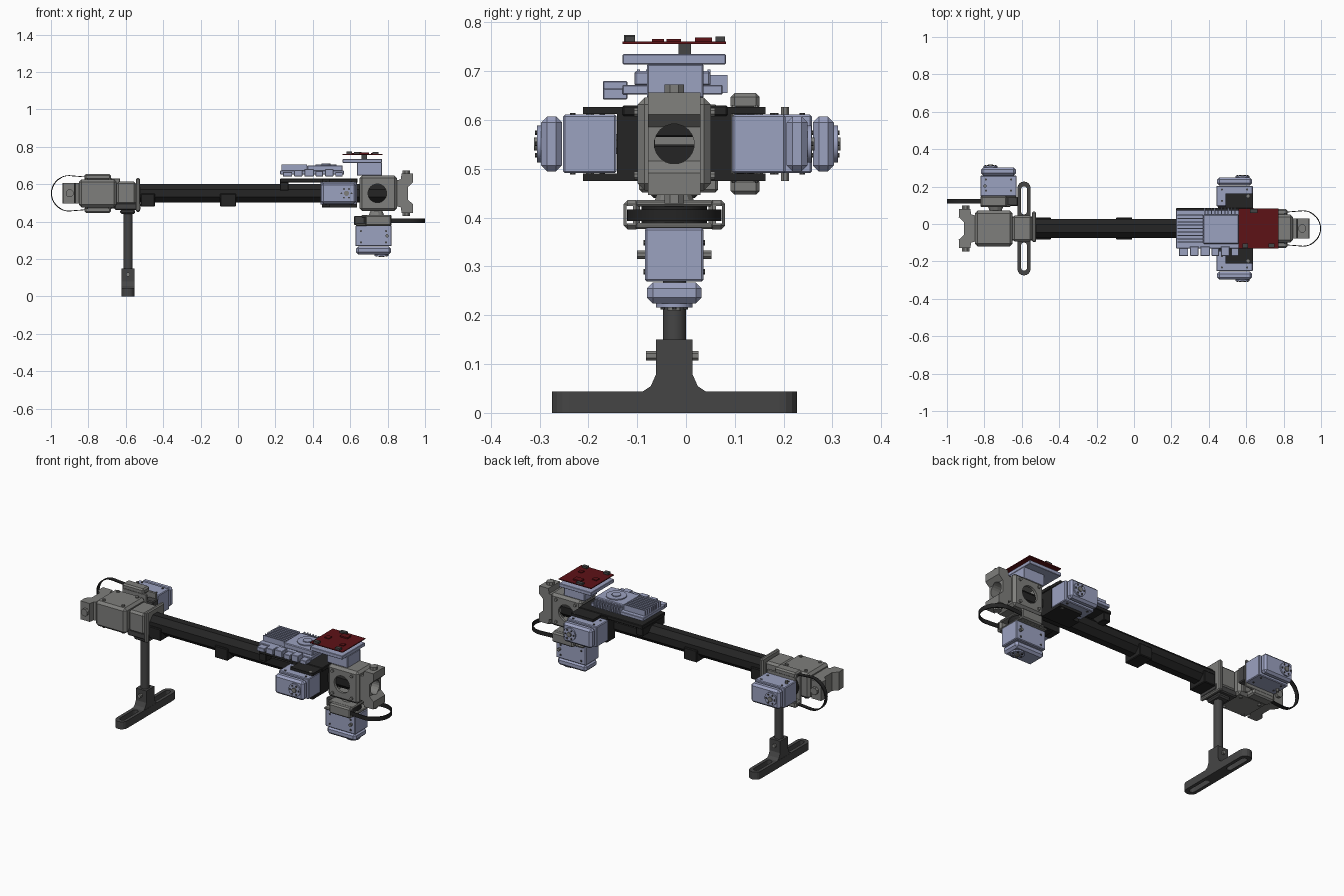
import bpy, bmesh, math
from mathutils import Matrix, Vector

if "Cube" in bpy.data.objects:
    bpy.data.objects.remove(bpy.data.objects["Cube"])

YC, ZC = -0.024, 0.551          # axis of the main tube


def material(name, c):
    m = bpy.data.materials.new(name)
    m.diffuse_color = (*c, 1)
    m.use_nodes = True
    m.node_tree.nodes["Principled BSDF"].inputs["Base Color"].default_value = m.diffuse_color
    return m


BLACK = material("black", (0.018, 0.018, 0.018))
DARK = material("dark_grey", (0.06, 0.06, 0.06))
GREY = material("metal_grey", (0.21, 0.21, 0.2))
BLUE = material("pale_blue", (0.33, 0.36, 0.53))
RED = material("board_red", (0.11, 0.006, 0.008))
I = Matrix.Identity(4)


def frame(u, v, w):
    """Local axes (outward, across, motor direction) centred on the tube axis."""
    m = Matrix((u, v, w)).transposed().to_4x4()
    m.translation = (0, YC, ZC)
    return m


def finish(name, bm, M, mat):
    bm.transform(M)
    bmesh.ops.recalc_face_normals(bm, faces=bm.faces)
    me = bpy.data.meshes.new(name)
    bm.to_mesh(me)
    bm.free()
    me.materials.append(mat)
    ob = bpy.data.objects.new(name, me)
    bpy.context.collection.objects.link(ob)
    return ob


def box(name, M, x, y, z, mat, bevel=0):
    bm = bmesh.new()
    lo, hi = Vector((x[0], y[0], z[0])), Vector((x[1], y[1], z[1]))
    d = hi - lo
    bmesh.ops.create_cube(bm, size=1, matrix=Matrix.Translation((lo + hi) / 2) @ Matrix.Diagonal((*d, 1)))
    if bevel:
        bmesh.ops.bevel(bm, geom=bm.edges[:], offset=bevel, segments=1, affect='EDGES')
    return finish(name, bm, M, mat)


def rod(name, M, a, b, r, mat, n=16, r2=None):
    a, b = Vector(a), Vector(b)
    bm = bmesh.new()
    T = Matrix.Translation((a + b) / 2) @ (b - a).to_track_quat('Z', 'Y').to_matrix().to_4x4()
    T = T @ Matrix.Rotation(math.pi / n, 4, 'Z')
    bmesh.ops.create_cone(bm, cap_ends=True, segments=n, radius1=r, radius2=r if r2 is None else r2,
                          depth=(b - a).length, matrix=T)
    return finish(name, bm, M, mat)


def prism(name, M, pts, place, t0, t1, mat):
    """Extrude a 2D outline; place(p, q, t) gives the 3D point."""
    bm = bmesh.new()
    f = bm.faces.new([bm.verts.new(place(p, q, t0)) for p, q in pts])
    r = bmesh.ops.extrude_face_region(bm, geom=[f])
    shift = Vector(place(0, 0, t1)) - Vector(place(0, 0, t0))
    bmesh.ops.translate(bm, verts=[e for e in r['geom'] if isinstance(e, bmesh.types.BMVert)], vec=shift)
    return finish(name, bm, M, mat)


def cut(ob, *cutters):
    for c in cutters:
        m = ob.modifiers.new("cut", 'BOOLEAN')
        m.operation, m.object, m.solver = 'DIFFERENCE', c, 'EXACT'
    ev = ob.evaluated_get(bpy.context.evaluated_depsgraph_get())
    me = bpy.data.meshes.new_from_object(ev)
    ob.modifiers.clear()
    ob.data = me
    for c in cutters:
        bpy.data.objects.remove(c)


def stadium(hx, hy, n=8):
    """Upright rounded slot outline."""
    arc = [(hx * math.cos(math.pi * i / n), hy - hx + hx * math.sin(math.pi * i / n)) for i in range(n + 1)]
    return arc + [(-x, -y) for x, y in arc]


def motor(name, M, u0, w0):
    u1, w1 = u0 + 0.195, w0 + 0.155
    box(name + "_case", M, (u0, u1), (-.06, .06), (w0, w0 + .11), BLUE, .004)
    box(name + "_end_cover", M, (u0 + .004, u1 - .004), (-.056, .056), (w0 + .112, w1), BLUE, .012)
    cu = u1 - .055
    rod(name + "_horn", M, (cu, 0, w1 - .004), (cu, 0, w1 + .008), .038, BLUE, 20)
    rod(name + "_horn_hub", M, (cu, 0, w1), (cu, 0, w1 + .014), .014, GREY, 12)
    for k in range(6):
        a = k * math.pi / 3
        p = (cu + .027 * math.cos(a), .027 * math.sin(a))
        rod(name + "_horn_screw", M, (*p, w1), (*p, w1 + .012), .005, DARK, 8)
    for s in (-1, 1):
        rod(name + "_side_bolt", M, (u0 + .17, s * .055, w0 + .055), (u0 + .17, s * .076, w0 + .055), .009, GREY, 8)
        for du in (.03, .165):
            for dw in (.03, .09):
                rod(name + "_screw", M, (u0 + du, s * .058, w0 + dw), (u0 + du, s * .063, w0 + dw), .006, DARK, 8)


def end_joint(side, M):
    # hollow gear housing with round windows on two sides and the end
    h = box(side + "_housing", M, (.65, .85), (-.075, .075), (-.095, .095), GREY, .014)
    cut(h, box("c1", M, (.67, .825), (-.06, .06), (-.078, .078), GREY),
        rod("c2", M, (.745, -.2, 0), (.745, .2, 0), .05, GREY, 20),
        rod("c3", M, (.5, 0, 0), (1, 0, 0), .05, GREY, 20))
    # hourglass end yoke
    half = [(.83, -.065), (.87, -.075), (.875, -.105), (.935, -.105), (.937, -.06), (.91, -.035)]
    y = prism(side + "_end_yoke", M, half + [(u, -w) for u, w in half[::-1]],
              lambda p, q, t: (p, t, q), -.054, .054, GREY)
    cut(y, rod("c4", M, (.8, 0, 0), (1, 0, 0), .041, GREY, 20))
    for s in (-1, 1):
        rod(side + "_yoke_stub", M, (.9, 0, s * .1), (.9, 0, s * .122), .022, GREY, 8)
        for u in (.685, .81):
            for w in (-.065, .065):
                rod(side + "_housing_bolt", M, (u, s * .07, w), (u, s * .083, w), .009, GREY, 8)
        # clip cheeks that hold the belt
        c = box(side + "_belt_cheek", M, (.68, .82), sorted((s * .07, s * .104)), (.115, .175), GREY, .008)
        cut(c, box("c5", M, (.60, .9), sorted((s * .085, s * .098)), (.127, .163), GREY))
    rod(side + "_neck", M, (.74, 0, .085), (.74, 0, .125), .03, GREY, 12, .045)
    box(side + "_neck_plate", M, (.66, .82), (-.08, .08), (.115, .128), GREY, .004)
    box(side + "_motor_plate", M, (.63, .82), (-.08, .08), (.162, .174), GREY, .004)
    rod(side + "_pulley", M, (.74, 0, .125), (.74, 0, .165), .068, BLACK, 20)
    box(side + "_plate_spacer", M, (.62, .68), (-.045, .045), (.12, .17), DARK, .005)
    # open loop of belt reaching beyond the yoke
    arc = [(.903 + .097 * math.cos(a), .097 * math.sin(a))
           for a in [math.radians(-100 + 10 * i) for i in range(21)]]
    path = [(.7, -.088), (.82, -.09)] + arc + [(.82, .09), (.7, .088)]
    inner = [(p - .005 if p > .95 else p, q * .955) for p, q in path]
    prism(side + "_belt_loop", M, path + inner[::-1], lambda p, q, t: (p, q, t), .134, .158, BLACK)
    motor(side + "_end_motor", M, .627, .172)


# main tube, hollow octagon with clips
tube = rod("main_tube", I, (-.8, YC, ZC), (.8, YC, ZC), .054, BLACK, 8)
cut(tube, rod("c", I, (-.9, YC, ZC), (.9, YC, ZC), .043, BLACK, 16))
rod("tube_core", I, (-.84, YC, ZC), (-.6, YC, ZC), .02, BLACK, 6)
for x in ((-.52, -.445), (-.095, -.01)):
    box("tube_clip", I, x, (YC - .06, YC + .06), (.48, .55), BLACK, .004)

end_joint("right", frame((1, 0, 0), (0, -1, 0), (0, 0, -1)))
end_joint("left", frame((-1, 0, 0), (0, 0, 1), (0, 1, 0)))

# pair of side motors in open black cradles
for name, M in (("front_side", frame((1, 0, 0), (0, 0, 1), (0, -1, 0))),
                ("back_side", frame((1, 0, 0), (0, 0, -1), (0, 1, 0)))):
    motor(name + "_motor", M, .44, .118)
    box(name + "_cradle_wall", M, (.45, .635), (-.07, .076), (.04, .117), BLACK)
    for s in (-1, 1):
        box(name + "_cradle_flange", M, (.49, .635), sorted((s * .061, s * .076)), (.045, .187), BLACK)

# electronics tray
box("tray_top", I, (.225, .64), (-.13, .085), (.608, .63), BLACK, .003)
box("tray_end_block", I, (.225, .27), (-.125, .08), (.565, .612), BLACK, .003)

# finned computer module
box("computer_base", I, (.225, .567), (-.13, .075), (.652, .672), BLUE, .002)
box("computer_body", I, (.37, .56), (-.106, .05), (.67, .7), BLUE, .004)
for i in range(9):
    y = -.1 + i * .018
    box("heatsink_fin", I, (.232, .37), (y, y + .006), (.67, .704), BLUE)
for i in range(10):
    x = .375 + i * .018
    box("edge_fin", I, (x, x + .006), (.05, .085), (.655, .692), BLUE)
rod("fan_ring", I, (.47, -.024, .69), (.47, -.024, .706), .056, BLUE, 24)
rod("fan_hub", I, (.47, -.024, .7), (.47, -.024, .711), .025, BLUE, 16)
for x, w, h in ((.24, .05, .665), (.3, .045, .675), (.355, .05, .68), (.415, .04, .67), (.465, .045, .68), (.52, .04, .665)):
    box("connector", I, (x, x + w), (-.17, -.12), (.642, h), BLUE, .002)

# circuit board on its pedestal
box("board_pedestal", I, (.635, .77), (-.08, .036), (.645, .715), BLUE, .003)
box("board_plate", I, (.56, .77), (-.13, .082), (.714, .735), BLUE, .002)
box("circuit_board", I, (.56, .772), (-.13, .082), (.756, .761), RED)
box("board_socket", I, (.66, .69), (-.015, .01), (.735, .757), DARK)
for x, y, sx, sy, h, m in ((.58, -.127, .03, .022, .774, DARK), (.62, .06, .04, .02, .771, DARK),
                           (.65, .018, .05, .035, .769, RED), (.71, -.07, .025, .025, .766, RED),
                           (.72, -.125, .03, .02, .772, DARK), (.59, -.04, .03, .03, .766, RED)):
    box("board_chip", I, (x, x + sx), (y, y + sy), (.76, h), m)

# clamp on top of the stand
box("clamp_base", I, (-.66, -.52), (YC - .065, YC + .065), (.462, .5), DARK, .006)
box("clamp_lower_boss", I, (-.63, -.55), (YC - .05, YC + .05), (.44, .465), DARK, .008)
box("clamp_block", I, (-.65, -.545), (YC - .07, YC + .07), (.49, .615), GREY, .012)
p = box("clamp_plate", I, (-.545, -.523), (YC - .072, YC + .09), (.452, .632), GREY, .006)
cut(p, rod("c", I, (-.7, YC, ZC), (-.4, YC, ZC), .05, GREY, 8))

# stand leg, collar and slotted foot
SX = -.588
rod("stand_pole", I, (SX, YC, .13), (SX, YC, .45), .024, DARK, 16)
prism("stand_collar", I, [(-.07, .04), (.07, .04), (.048, .055), (.037, .08), (.037, .15),
                          (-.037, .15), (-.037, .08), (-.048, .055)],
      lambda p, q, t: (t, YC + p, q), SX - .034, SX + .034, DARK)
rod("collar_bolt", I, (SX, YC - .058, .117), (SX, YC + .05, .117), .011, GREY, 8)
at = lambda dy: (lambda p, q, t: (SX + p, YC + dy + q, t))
foot = prism("stand_foot", I, stadium(.035, .251), at(0), 0, .044, DARK)
cut(foot, *[prism("slot", I, stadium(.016, .075), at(s * .15), -.02, .1, DARK) for s in (-1, 1)])

# smooth only the shallow curves of the round parts
for o in bpy.context.scene.objects:
    o.select_set(any(k in o.name for k in ("pole", "belt_loop", "pulley", "fan", "horn")))
    if o.select_get():
        bpy.context.view_layer.objects.active = o
bpy.ops.object.shade_smooth_by_angle(angle=math.radians(30))
